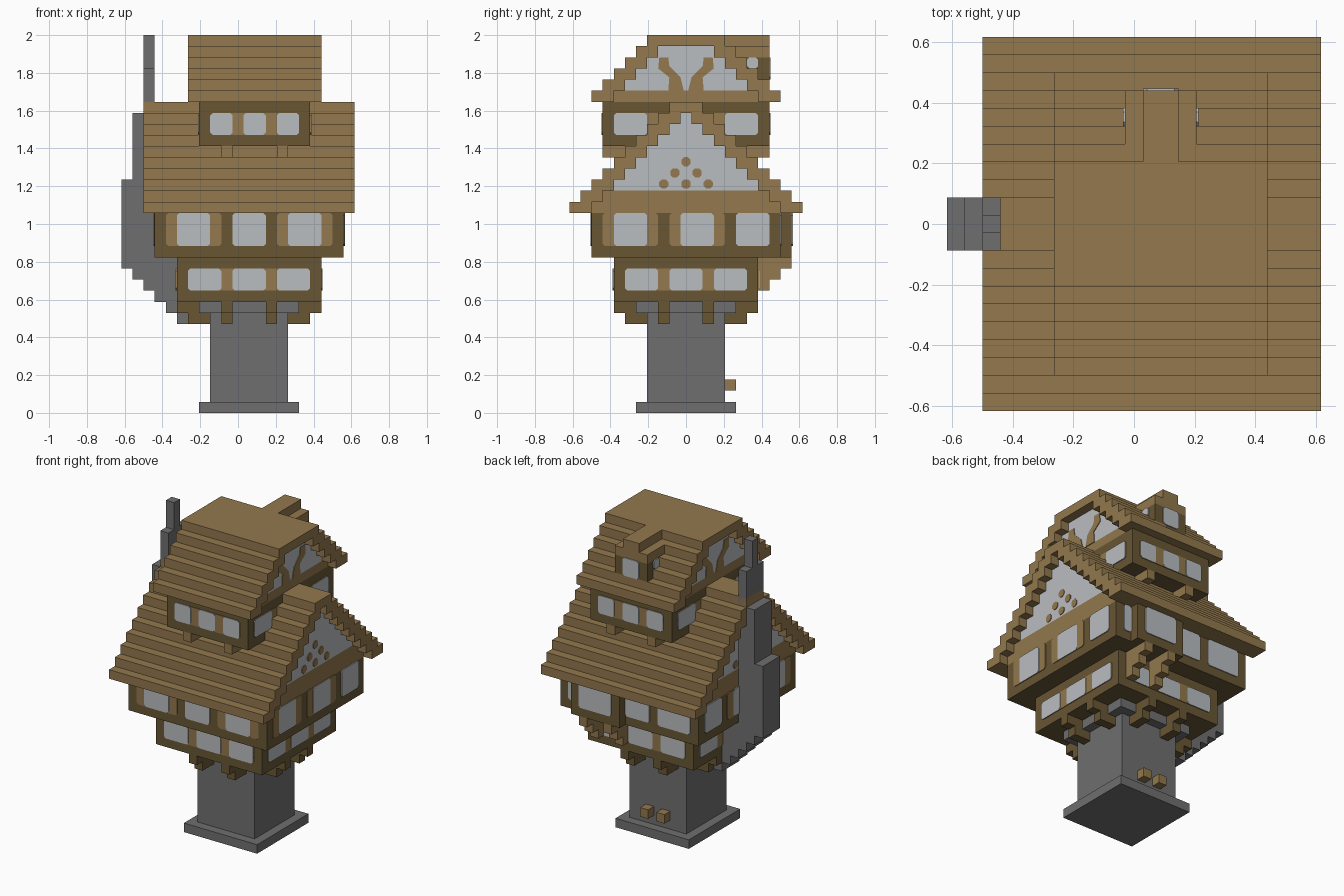
import bpy, bmesh, math

if "Cube" in bpy.data.objects:
    bpy.data.objects.remove(bpy.data.objects["Cube"], do_unlink=True)

U = 2 / 34          # one block
MID = 10.5          # block index of the centre line


def world(x, y, z):
    return ((x - MID) * U, (y - MID) * U, z * U)


def material(name, rgb):
    lin = [((c / 255 + 0.055) / 1.055) ** 2.4 for c in rgb] + [1]
    m = bpy.data.materials.new(name)
    m.use_nodes = True
    m.diffuse_color = lin
    m.node_tree.nodes["Principled BSDF"].inputs["Base Color"].default_value = lin
    return m


stone = material("grey stone", (111, 111, 111))
wood = material("light wood", (147, 120, 78))
beam = material("dark wood", (104, 86, 52))
pale = material("pale plaster", (186, 189, 192))


def finish(name, bm, mat):
    bmesh.ops.recalc_face_normals(bm, faces=bm.faces)
    me = bpy.data.meshes.new(name)
    bm.to_mesh(me)
    bm.free()
    me.materials.append(mat)
    ob = bpy.data.objects.new(name, me)
    bpy.context.collection.objects.link(ob)


def prism(bm, bottom, top):
    a = [bm.verts.new(world(*p)) for p in bottom]
    b = [bm.verts.new(world(*p)) for p in top]
    bm.faces.new(a)
    bm.faces.new(b)
    n = len(a)
    for i in range(n):
        bm.faces.new((a[i], a[(i + 1) % n], b[(i + 1) % n], b[i]))


def boxes(name, mat, items):
    """Blocks given as x0, x1, y0, y1, z0, z1."""
    bm = bmesh.new()
    for x0, x1, y0, y1, z0, z1 in items:
        ring = [(x0, y0), (x1, y0), (x1, y1), (x0, y1)]
        prism(bm, [p + (z0,) for p in ring], [p + (z1,) for p in ring])
    finish(name, bm, mat)


def plates(name, mat, axis, plane, out, shapes, lift=0.07):
    """Thin flat shapes on a wall, outlines given along the wall and up."""
    bm = bmesh.new()
    for shape in shapes:
        def at(d):
            w = plane + out * d
            return [(a, w, z) if axis == "y" else (w, a, z) for a, z in shape]
        prism(bm, at(-0.03), at(lift))
    finish(name, bm, mat)


def pane(a0, a1, z0, z1, c=0.22):
    return [(a0 + c, z0), (a1 - c, z0), (a1, z0 + c), (a1, z1 - c),
            (a1 - c, z1), (a0 + c, z1), (a0, z1 - c), (a0, z0 + c)]


def windows(name, axis, plane, out, spans, z0, z1, frames=()):
    if frames:
        plates(name + "_frames", wood, axis, plane, out,
               [pane(a, b, z0, z1) for a, b in frames])
    plates(name + "_glass", pale, axis, plane, out,
           [pane(a, b, z0, z1) for a, b in spans], 0.11)


# Foot, pillar and collar
boxes("base_slab", stone, [(7, 16, 6, 15, 0, 1)])
boxes("pillar", stone, [(8, 15, 7, 14, 1, 9)])
boxes("pillar_collar", stone, [(7, 16, 6, 15, 9, 10)])
boxes("pillar_pegs", wood, [(x, x + 1, 14, 15, 2, 3) for x in (10, 12)])

# Stepped brackets under the lower storey
steps = []
for step, z in ((0, 9), (1, 8)):
    for x in (9, 13):
        steps += [(x, x + 1, 4 + step, 6 + step, z, z + 1),
                  (x, x + 1, 15 - step, 17 - step, z, z + 1)]
    for y in (8, 12):
        steps += [(5 + step, 7 + step, y, y + 1, z, z + 1),
                  (16 - step, 18 - step, y, y + 1, z, z + 1)]
boxes("floor_brackets", beam, steps)

# Lower storey
boxes("lower_storey", beam, [(5, 18, 4, 17, 10, 14)])
for side, plane, out in (("front", 4, -1), ("back", 17, 1)):
    windows("lower_" + side, "y", plane, out, [(6, 9), (10, 13), (14, 17)], 11, 13, [(6, 17)])
for side, plane, out in (("right", 5, -1), ("left", 18, 1)):
    windows("lower_" + side, "x", plane, out, [(5, 8), (9, 12), (13, 16)], 11, 13, [(5, 16)])

# Upper storey with shuttered windows
boxes("upper_storey", beam, [(3, 20, 2, 19, 14, 18)])
windows("upper_front", "y", 2, -1, [(5, 8), (10, 13), (15, 18)], 15, 18, [(4, 9), (14, 19)])
windows("upper_back", "y", 19, 1, [(4, 8), (9, 12), (18, 19)], 15, 18)
for side, plane, out in (("right", 3, -1), ("left", 20, 1)):
    windows("upper_" + side, "x", plane, out, [(4, 7), (10, 13), (15, 18)],
            15, 18, [(3, 8), (9, 14)])

# Back bay on stepped supports
boxes("back_bay", beam, [(12, 18, 19, 20, 14, 18)])
windows("bay", "y", 20, 1, [(13, 17)], 15, 18)
boxes("bay_supports", wood, [(x, x + 1, 17, 18 + i, 11 + i, 12 + i)
                             for x in (13, 16) for i in range(3)])


# Stepped gable roofs
def gable_roof(name, x0, x1, y0, z0, layers, sill):
    y1 = 2 * MID - y0
    slope, bars, plaster = [], [], []
    for k in range(layers):
        z, a, b = z0 + k, y0 + k, y1 - k
        if k == layers - 1:
            slope.append((x0, x1, a, b, z, z + 1))
            continue
        slope += [(x0, x1, a, a + 2, z, z + 1), (x0, x1, b - 2, b, z, z + 1)]
        if b - a > 4:
            wall = bars if k < sill else plaster
            wall.append((x0 + 1, x1 - 1, a + 2, b - 2, z, z + 1))
    boxes(name + "_steps", wood, slope)
    boxes(name + "_gable_beam", wood, bars)
    boxes(name + "_gable_plaster", pale, plaster)


gable_roof("main_roof", 2, 21, 0, 18, 10, 2)
gable_roof("top_roof", 6, 18, 2, 28, 6, 1)

# Painted gable decoration
dots = [(row - 2 * i, 22.6 - row) for row in range(3) for i in range(row + 1)]
dot_shapes = [[(MID + a + 0.45 * math.cos(t * math.pi / 4 + math.pi / 8),
                z + 0.45 * math.sin(t * math.pi / 4 + math.pi / 8)) for t in range(8)]
              for a, z in dots]
braces = [[(MID + s * a, z) for a, z in
           ((0.2, 29), (1.6, 29), (1.5, 30.2), (2.5, 31), (2.4, 32),
            (1.6, 32), (1.5, 31.2), (0.5, 30.2))] for s in (-1, 1)]
for side, low, high, out in (("right", 3, 7, -1), ("left", 20, 17, 1)):
    plates(side + "_gable_dots", wood, "x", low, out, dot_shapes)
    plates(side + "_gable_braces", wood, "x", high, out, braces)

# Attic storey
boxes("attic_storey", beam, [(7, 17, 3, 18, 24, 28)])
boxes("attic_brackets", wood, [(x, x + 1, y, y + 2, 23, 24)
                               for x in (9, 14) for y in (3, 16)])
for side, plane, out in (("front", 3, -1), ("back", 18, 1)):
    windows("attic_" + side, "y", plane, out, [(8, 10), (11, 13), (14, 16)], 25, 27, [(8, 16)])
for side, plane, out in (("right", 7, -1), ("left", 17, 1)):
    windows("attic_" + side, "x", plane, out, [(4, 7), (8, 13), (14, 17)], 25, 27, [(4, 17)])

# Back dormer
boxes("dormer_body", beam, [(10, 14, 14, 18, 29.5, 32)])
boxes("dormer_roof", wood, [(10, 14, 14, 18, 32, 33), (11, 13, 13, 18, 33, 34)])
windows("dormer_back", "y", 18, 1, [(11, 13)], 30, 32)
for side, plane, out in (("right", 10, -1), ("left", 14, 1)):
    windows("dormer_" + side, "x", plane, out, [(16, 17)], 31, 32)

# Stepped chimney on the right side
columns = [(13, 21), (12, 27), (11, 31), (10, 18), (9, 14), (8, 10)]
stack = [(x, x + 1, 9, 12, lo, hi) for x, (lo, hi) in enumerate(columns)]
boxes("chimney", stone, stack + [(2, 3, 10, 11, 31, 34)])
